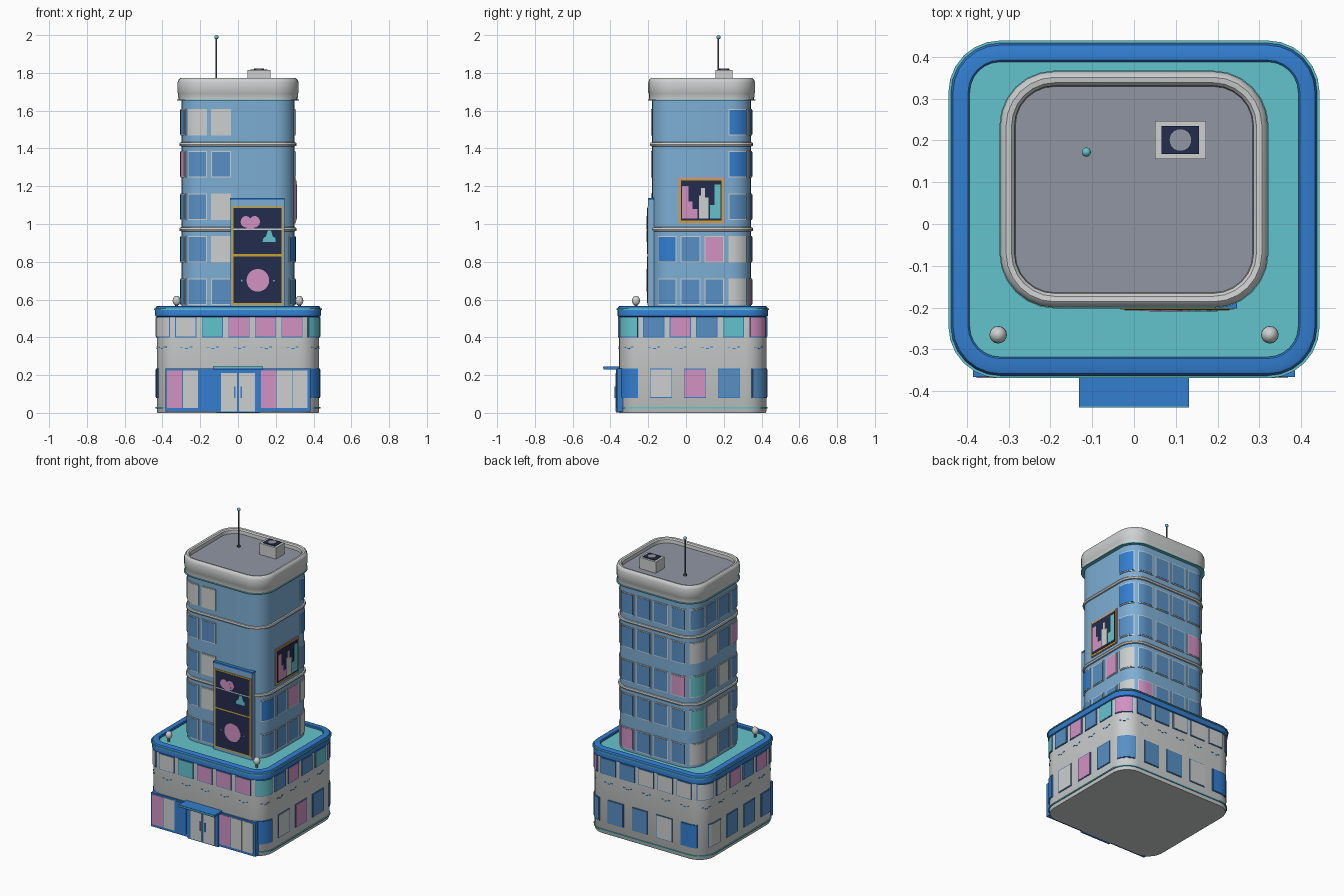
import bpy, bmesh, math
from mathutils import Matrix

if "Cube" in bpy.data.objects:
    bpy.data.objects.remove(bpy.data.objects["Cube"])

# ---------- materials ----------
def lin(c):
    c /= 255
    return c / 12.92 if c <= 0.04045 else ((c + 0.055) / 1.055) ** 2.4

COLORS = {"white": (205, 208, 208), "wall_blue": (125, 174, 212), "bright_blue": (50, 126, 208),
          "glass_blue": (88, 144, 197), "pink": (210, 146, 196), "cyan": (100, 196, 204),
          "navy": (36, 44, 78), "gold": (206, 164, 50), "roof_grey": (145, 150, 163),
          "dark_grey": (84, 90, 98)}
MATS = {}
for name, rgb in COLORS.items():
    MATS[name] = bpy.data.materials.new(name)
    MATS[name].diffuse_color = (*[lin(c) for c in rgb], 1)
CODE = {"B": "glass_blue", "R": "bright_blue", "W": "white", "P": "pink", "C": "cyan"}

def finish(name, bm, mats, smooth=True):
    bmesh.ops.recalc_face_normals(bm, faces=bm.faces)
    me = bpy.data.meshes.new(name)
    bm.to_mesh(me)
    bm.free()
    ob = bpy.data.objects.new(name, me)
    bpy.context.collection.objects.link(ob)
    for m in mats:
        me.materials.append(MATS[m])
    if smooth:
        bpy.ops.object.select_all(action='DESELECT')
        ob.select_set(True)
        bpy.context.view_layer.objects.active = ob
        bpy.ops.object.shade_smooth_by_angle(angle=math.radians(35))
    return ob

# ---------- rounded rectangle plans: half x, half y, corner radius, centre y ----------
PODIUM = (0.43, 0.39, 0.11, 0.035)
TOWER = (0.30, 0.2625, 0.11, 0.0825)

def ring(plan, off, n=6):
    hx, hy, r, cy = plan
    pts = []
    for k, (sx, sy) in enumerate(((1, -1), (1, 1), (-1, 1), (-1, -1))):
        for i in range(n + 1):
            a = math.radians(-90 + 90 * k + 90 * i / n)
            pts.append((sx * (hx - r) + (r + off) * math.cos(a),
                        cy + sy * (hy - r) + (r + off) * math.sin(a)))
    return pts

def at(plan, s, off):
    """Point at distance s along the plan, from the front centre towards +x."""
    hx, hy, r, cy = plan
    a, b, q = hx - r, hy - r, math.pi * r / 2
    s %= 4 * a + 4 * b + 4 * q
    s += a
    k = 0
    while True:
        length = 2 * (a if k % 2 == 0 else b)
        ang = math.radians(-90 + 90 * k)
        sx, sy = ((1, -1), (1, 1), (-1, 1), (-1, -1))[k % 4]
        if s <= length + q:
            back = max(length - s, 0)
            ang2 = ang + max(s - length, 0) / r
            return (sx * a + (r + off) * math.cos(ang2) + back * math.sin(ang),
                    cy + sy * b + (r + off) * math.sin(ang2) - back * math.cos(ang))
        s -= length + q
        k += 1

def sweep(name, plan, profile, mat, top=None):
    """Stack of rounded loops, given as (offset, height), closed at both ends."""
    bm = bmesh.new()
    loops = [[bm.verts.new((x, y, z)) for x, y in ring(plan, o)] for o, z in profile]
    n = len(loops[0])
    for lo, hi in zip(loops, loops[1:]):
        for i in range(n):
            bm.faces.new((lo[i], lo[(i + 1) % n], hi[(i + 1) % n], hi[i]))
    bm.faces.new(loops[0][::-1])
    bm.faces.new(loops[-1]).material_index = 1 if top else 0
    return finish(name, bm, [mat, top] if top else [mat])

def panel(bm, plan, s, w, z0, z1, d, mi, n=6):
    """Thin panel wrapped on the wall."""
    cols = []
    for i in range(n + 1):
        t = s + w * (i / n - 0.5)
        p, q = at(plan, t, -0.004), at(plan, t, d)
        cols.append([bm.verts.new(v) for v in ((*p, z0), (*q, z0), (*q, z1), (*p, z1))])
    for a, b in zip(cols, cols[1:]):
        for i in range(4):
            bm.faces.new((a[i], b[i], b[(i + 1) % 4], a[(i + 1) % 4])).material_index = mi
    bm.faces.new(cols[0]).material_index = mi
    bm.faces.new(cols[-1]).material_index = mi

def windows(name, plan, specs, w, frame, border=0.006):
    """specs: (distance, bottom, top, colour code)"""
    bm = bmesh.new()
    mats = [frame] + [CODE[c] for c in "BRWPC"]
    for s, z0, z1, c in specs:
        panel(bm, plan, s, w, z0, z1, 0.004, 0)
        panel(bm, plan, s, w - 2 * border, z0 + border, z1 - border, 0.006, 1 + "BRWPC".index(c))
    finish(name, bm, mats)

def plate(name, mat, pts, base, d, side="front"):
    """Flat shape on the front (u = x) or right (u = y) wall, from base outwards by d."""
    bm = bmesh.new()
    def place(u, v, t):
        return (u, -base - t, v) if side == "front" else (base + t, u, v)
    a = [bm.verts.new(place(u, v, 0)) for u, v in pts]
    b = [bm.verts.new(place(u, v, d)) for u, v in pts]
    bm.faces.new(a)
    bm.faces.new(b)
    for i in range(len(pts)):
        j = (i + 1) % len(pts)
        bm.faces.new((a[i], a[j], b[j], b[i]))
    return finish(name, bm, [mat], False)

def rect(u0, u1, v0, v1):
    return [(u0, v0), (u1, v0), (u1, v1), (u0, v1)]

def disc(u, v, ru, rv, n=24):
    return [(u + ru * math.cos(2 * math.pi * i / n), v + rv * math.sin(2 * math.pi * i / n)) for i in range(n)]

def box(name, mat, x0, x1, y0, y1, z0, z1):
    return plate(name, mat, rect(x0, x1, z0, z1), -y1, y1 - y0)

def ball(name, mat, loc, r, sz=1):
    bm = bmesh.new()
    bmesh.ops.create_uvsphere(bm, u_segments=16, v_segments=10, radius=r,
                              matrix=Matrix.Translation(loc) @ Matrix.Diagonal((1, 1, sz, 1)))
    finish(name, bm, [mat])

def rod(name, mat, x, y, z0, z1, r, n=12):
    bm = bmesh.new()
    bmesh.ops.create_cone(bm, cap_ends=True, segments=n, radius1=r, radius2=r, depth=z1 - z0,
                          matrix=Matrix.Translation((x, y, (z0 + z1) / 2)))
    finish(name, bm, [mat])

# ---------- podium ----------
sweep("podium_wall", PODIUM, [(-0.004, 0), (0, 0.008), (0, 0.53)], "white")
sweep("podium_base_trim", PODIUM, [(0, 0.022), (0.006, 0.022), (0.006, 0.03), (0, 0.03)], "cyan")
sweep("podium_rim", PODIUM, [(0, 0.508), (0.008, 0.513), (0.009, 0.55), (0.003, 0.563), (-0.005, 0.566),
                             (-0.033, 0.566), (-0.037, 0.562), (-0.037, 0.54)], "bright_blue", "white")
sweep("podium_rim_trim", PODIUM, [(0, 0.546), (0.014, 0.546), (0.014, 0.552), (0, 0.552)], "cyan")

P = 4 * (0.32 + 0.28) + 2 * math.pi * 0.11
upper = "PCWWPBPWWWWWWBBPCBPBCPP"
upper = "PCWWPBPWWWWWBBCPCBPBCPP"[:14] + "PCBPBCPP"
windows("podium_upper_windows", PODIUM,
        [(0.005 - i * P / 22, 0.40, 0.508, c) for i, c in enumerate(upper)], 0.112, "bright_blue", 0.004)
windows("podium_lower_windows", PODIUM,
        [(0.425 + 0.18 * k, 0.08, 0.235, c) for k, c in enumerate("RWPBBBBWRWBBB")], 0.118, "bright_blue", 0.004)

# small painted dashes on the band between the window rows
bm = bmesh.new()
for i in range(22):
    for du, dz in ((-0.022, 0.003), (0.004, -0.004), (0.026, 0.004)):
        panel(bm, PODIUM, 0.005 + i * P / 22 + du, 0.016, 0.342 + dz, 0.347 + dz, 0.002, 0, 2)
finish("podium_band_dashes", bm, ["bright_blue"])

# ---------- shopfront and entrance ----------
plate("shopfront_frame", "bright_blue", rect(-0.385, 0.385, 0.008, 0.235), 0.33, 0.036)
for u, c in ((-0.377, "P"), (-0.291, "W"), (-0.205, "R"), (0.122, "P"), (0.205, "W"), (0.289, "W")):
    plate("shopfront_pane", CODE[c], rect(u, u + 0.08, 0.025, 0.225), 0.36, 0.009)
plate("door_frame", "bright_blue", rect(-0.113, 0.113, 0.002, 0.23), 0.35, 0.021)
for s in (-1, 1):
    plate("door_leaf", "white", rect(*sorted((s * 0.006, s * 0.09)), 0.008, 0.212), 0.368, 0.006)
    plate("door_handle", "bright_blue", rect(*sorted((s * 0.014, s * 0.02)), 0.08, 0.14), 0.37, 0.009)
box("entrance_canopy", "bright_blue", -0.132, 0.132, -0.437, -0.34, 0.23, 0.245)
plate("canopy_edge", "cyan", rect(-0.132, 0.132, 0.237, 0.243), 0.436, 0.003)

# terrace lamps
for s in (-1, 1):
    rod("lamp_stem", "dark_grey", s * 0.325, -0.265, 0.535, 0.58, 0.008)
    ball("lamp_globe", "white", (s * 0.325, -0.265, 0.594), 0.021, 1.25)

# ---------- tower ----------
sweep("tower_wall", TOWER, [(0, 0.535), (0, 1.67)], "wall_blue")
for z in (0.972, 1.422):
    sweep("tower_band", TOWER, [(0, z - 0.011), (0.008, z - 0.009), (0.011, z), (0.008, z + 0.009), (0, z + 0.011)], "white")
ROWS = [("BBBBWWBBBPWBBB", 0.57), ("WBBWWCBBBBWPBR", 0.795), ("WBBWBCPBBBB", 1.02),
        ("BBPBWWBBBBR", 1.245), ("WWBBBBBBBBR", 1.468)]
windows("tower_windows", TOWER,
        [(-0.09 - 0.1262 * i, z, z + 0.142, c) for row, z in ROWS for i, c in enumerate(row)], 0.105, "white")

# crown with sunken roof
sweep("tower_crown", TOWER, [(0, 1.658), (0.016, 1.66), (0.017, 1.69), (0.02, 1.695), (0.02, 1.75), (0.015, 1.765),
                             (0.006, 1.772), (-0.007, 1.77), (-0.014, 1.762), (-0.016, 1.74)], "white", "roof_grey")
sweep("crown_trim", TOWER, [(0, 1.653), (0.022, 1.653), (0.022, 1.659), (0, 1.659)], "cyan")

# rooftop unit and antenna
box("roof_unit", "white", 0.05, 0.172, 0.155, 0.247, 1.735, 1.815)
box("roof_unit_grille", "navy", 0.066, 0.156, 0.168, 0.234, 1.81, 1.819)
rod("roof_unit_fan", "roof_grey", 0.111, 0.201, 1.81, 1.823, 0.027, 24)
rod("antenna_foot", "dark_grey", -0.114, 0.172, 1.735, 1.75, 0.01)
rod("antenna_mast", "dark_grey", -0.114, 0.172, 1.735, 1.985, 0.004)
ball("antenna_tip", "cyan", (-0.114, 0.172, 1.989), 0.011)

# ---------- front sign ----------
plate("front_sign_back", "wall_blue", rect(-0.04, 0.245, 0.54, 1.135), 0.17, 0.03)
plate("front_sign_edge", "bright_blue", rect(-0.042, 0.247, 1.127, 1.138), 0.17, 0.032)
plate("front_sign_frame", "gold", rect(-0.032, 0.238, 0.572, 1.093), 0.19, 0.014)
plate("front_sign_lower", "navy", rect(-0.023, 0.229, 0.581, 0.829), 0.2, 0.006)
plate("front_sign_upper", "navy", rect(-0.023, 0.229, 0.84, 1.084), 0.2, 0.006)
plate("sign_line", "white", rect(-0.023, 0.229, 0.969, 0.975), 0.205, 0.002)
plate("sign_planet", "pink", disc(0.105, 0.702, 0.06, 0.06), 0.205, 0.004)
for u in (0.02, 0.19):
    plate("sign_star", "cyan", disc(u, 0.7, 0.005, 0.005, 8), 0.205, 0.003)
for i, (u, v) in enumerate(((0.042, 1.012), (0.088, 1.012), (0.065, 1.0))):
    plate("sign_cloud", "pink", disc(u, v, 0.028, 0.03), 0.205, 0.003 + i * 0.0005)
plate("sign_bell", "cyan", [(0.13, 0.905), (0.2, 0.905), (0.198, 0.925), (0.184, 0.935), (0.175, 0.965),
                            (0.158, 0.965), (0.148, 0.935), (0.134, 0.925)], 0.205, 0.004)

# ---------- side sign ----------
plate("side_sign_edge", "pink", rect(-0.04, 0.202, 1.003, 1.246), 0.29, 0.015, "right")
plate("side_sign_frame", "gold", rect(-0.037, 0.199, 1.006, 1.24), 0.3, 0.008, "right")
plate("side_sign_panel", "navy", rect(-0.026, 0.188, 1.018, 1.23), 0.305, 0.005, "right")
SKYLINE = [("pink", -0.02, 0.012, 1.20), ("pink", 0.012, 0.035, 1.12), ("pink", 0.035, 0.06, 1.08),
           ("white", 0.068, 0.08, 1.15), ("white", 0.08, 0.1, 1.19), ("white", 0.1, 0.118, 1.14),
           ("cyan", 0.126, 0.15, 1.10), ("cyan", 0.15, 0.182, 1.21)]
for m, u0, u1, v in SKYLINE:
    plate("skyline_block", m, rect(u0, u1, 1.03, v), 0.308, 0.004, "right")

for m in bpy.data.materials:
    if m.users and not m.is_grease_pencil:
        m.use_nodes = True
        m.node_tree.nodes["Principled BSDF"].inputs["Base Color"].default_value = m.diffuse_color
